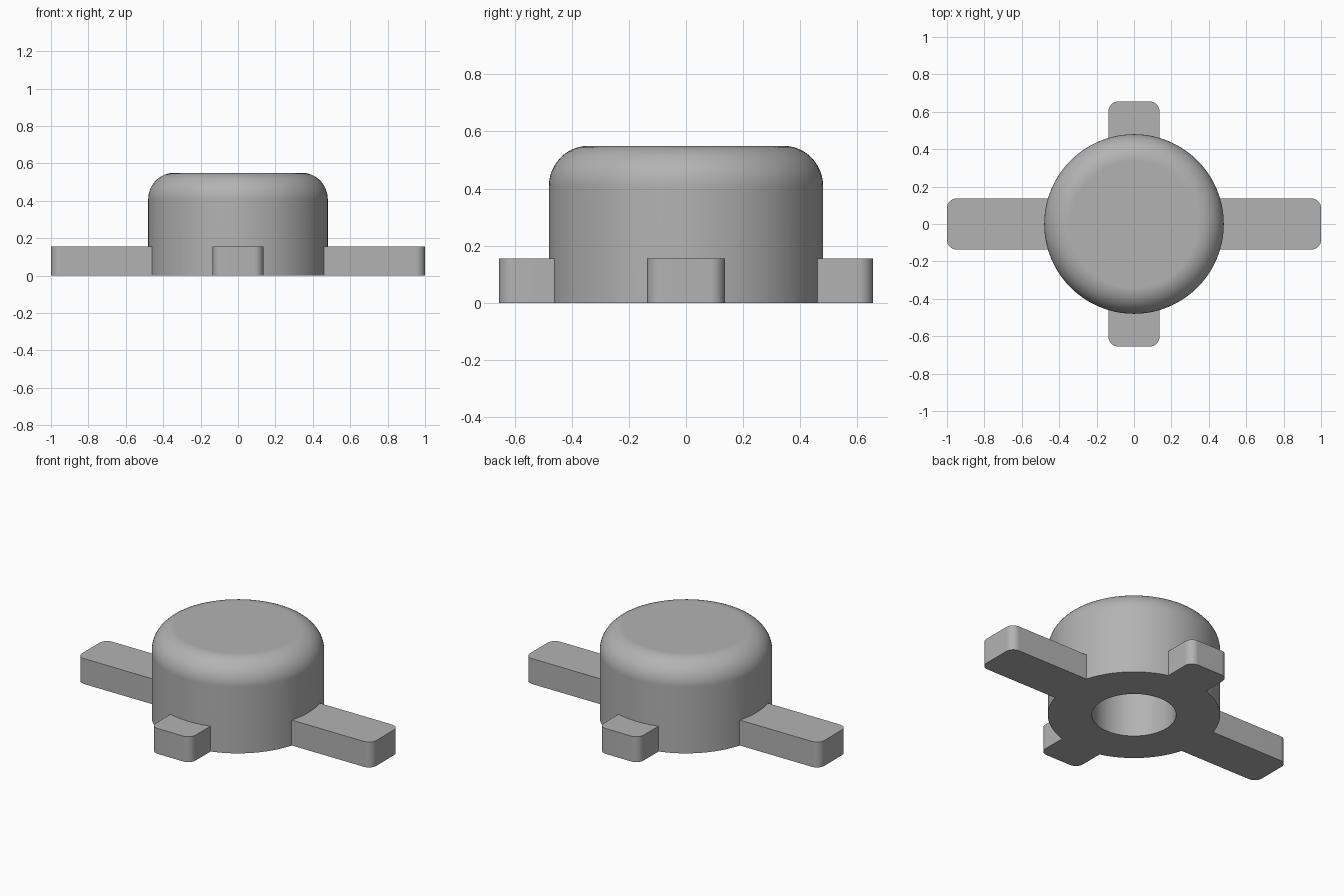
import bpy, bmesh
from math import sin, cos, pi, radians
from mathutils import Matrix, Vector

if "Cube" in bpy.data.objects:
    bpy.data.objects.remove(bpy.data.objects["Cube"])

RADIUS, HEIGHT, FILLET = 0.48, 0.55, 0.14
BORE_RADIUS, BORE_DEPTH = 0.234, 0.41
ARM_HALF, ARM_HEIGHT, ARM_ROUND = 0.136, 0.156, 0.05
SEGMENTS = 96

grey = bpy.data.materials.new("plain grey")
grey.use_nodes = True
colour = (0.45, 0.45, 0.45, 1)
grey.diffuse_color = colour
grey.node_tree.nodes["Principled BSDF"].inputs["Base Color"].default_value = colour


def make_object(name, bm):
    bmesh.ops.recalc_face_normals(bm, faces=bm.faces)
    mesh = bpy.data.meshes.new(name)
    bm.to_mesh(mesh)
    bm.free()
    mesh.materials.append(grey)
    obj = bpy.data.objects.new(name, mesh)
    bpy.context.collection.objects.link(obj)
    return obj


def revolve(name, profile):
    """Turn a (radius, z) profile around z, closed by flat end caps."""
    bm = bmesh.new()
    rings = [[bm.verts.new((r * cos(2 * pi * i / SEGMENTS), r * sin(2 * pi * i / SEGMENTS), z))
              for i in range(SEGMENTS)] for r, z in profile]
    for low, high in zip(rings, rings[1:]):
        for i in range(SEGMENTS):
            j = (i + 1) % SEGMENTS
            bm.faces.new((low[i], low[j], high[j], high[i]))
    bm.faces.new(rings[0])
    bm.faces.new(rings[-1])
    return make_object(name, bm)


def make_arm(name, length, angle):
    """Bar running outward from inside the body wall, with a rounded outer end."""
    start = 0.36
    outline = [(start, -ARM_HALF)]
    for side in (-1, 1):
        for k in range(9):
            a = (side - 1) * pi / 4 + k * pi / 16
            outline.append((length - ARM_ROUND + ARM_ROUND * cos(a),
                            side * (ARM_HALF - ARM_ROUND) + ARM_ROUND * sin(a)))
    outline.append((start, ARM_HALF))
    bm = bmesh.new()
    face = bm.faces.new([bm.verts.new((x, y, 0)) for x, y in outline])
    top = bmesh.ops.extrude_face_region(bm, geom=[face])["geom"]
    bmesh.ops.translate(bm, vec=Vector((0, 0, ARM_HEIGHT)),
                        verts=[v for v in top if isinstance(v, bmesh.types.BMVert)])
    bmesh.ops.transform(bm, matrix=Matrix.Rotation(angle, 4, "Z"), verts=bm.verts)
    return make_object(name, bm)


def combine(target, other, operation):
    mod = target.modifiers.new(operation.lower(), "BOOLEAN")
    mod.operation, mod.object, mod.solver = operation, other, "EXACT"
    bpy.context.view_layer.objects.active = target
    bpy.ops.object.modifier_apply(modifier=mod.name)
    bpy.data.objects.remove(other)


# Domed body with a rounded top rim
rim = [(RADIUS - FILLET + FILLET * cos(k * pi / 24), HEIGHT - FILLET + FILLET * sin(k * pi / 24))
       for k in range(13)]
knob = revolve("knob_with_arms", [(RADIUS, 0)] + rim)

# Two long side arms, two short front and back arms
for index, length in enumerate((1.0, 0.655, 1.0, 0.655)):
    combine(knob, make_arm("arm", length, index * pi / 2), "UNION")

# Blind round bore in the underside
combine(knob, revolve("bore_cutter", [(BORE_RADIUS, -0.1), (BORE_RADIUS, BORE_DEPTH)]), "DIFFERENCE")

# Smooth curved walls, crisp edges, flat caps
bpy.ops.object.select_all(action="DESELECT")
knob.select_set(True)
bpy.context.view_layer.objects.active = knob
bpy.ops.object.shade_smooth_by_angle(angle=radians(30))
weighted = knob.modifiers.new("flat_caps", "WEIGHTED_NORMAL")
weighted.keep_sharp = True
